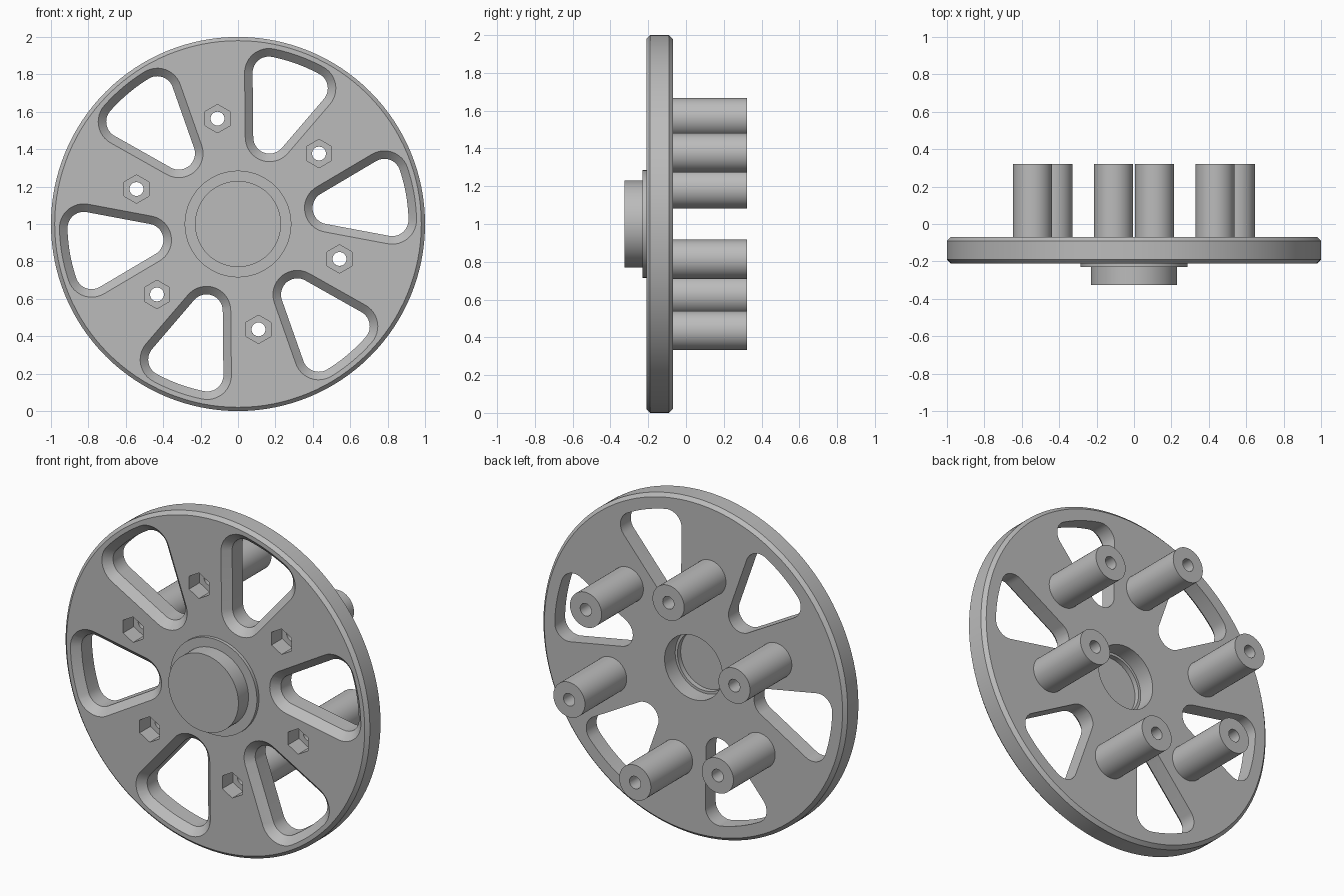
import bpy, bmesh
from math import sin, cos, pi, radians
from mathutils import Matrix, Vector

cube = bpy.data.objects.get("Cube")
if cube:
    bpy.data.objects.remove(cube, do_unlink=True)

CENTRE = Vector((0, 0, 1))
FRONT, BACK, POST_END = -0.21, -0.07, 0.322
POST_R, BOLT_R, HOLE_R = 0.574, 0.104, 0.037

grey = bpy.data.materials.new("plain_grey")
grey.use_nodes = True
grey.diffuse_color = (0.5, 0.5, 0.5, 1)
grey.node_tree.nodes["Principled BSDF"].inputs["Base Color"].default_value = (0.5, 0.5, 0.5, 1)


def make_object(name, bm):
    bmesh.ops.recalc_face_normals(bm, faces=bm.faces)
    mesh = bpy.data.meshes.new(name)
    bm.to_mesh(mesh)
    bm.free()
    mesh.materials.append(grey)
    obj = bpy.data.objects.new(name, mesh)
    bpy.context.collection.objects.link(obj)
    return obj


def select(obj):
    bpy.ops.object.select_all(action='DESELECT')
    obj.select_set(True)
    bpy.context.view_layer.objects.active = obj


def smooth(obj):
    select(obj)
    bpy.ops.object.shade_smooth_by_angle(angle=radians(30))


def lathe(name, profile, centre, steps, closed=False):
    """Spin (radius, y) points about the y direction."""
    bm = bmesh.new()
    verts = [bm.verts.new(centre + Vector((r, y, 0))) for r, y in profile]
    pairs = list(zip(verts, verts[1:])) + ([(verts[-1], verts[0])] if closed else [])
    edges = [bm.edges.new(p) for p in pairs]
    bmesh.ops.spin(bm, geom=verts + edges, cent=centre, axis=(0, 1, 0),
                   angle=2 * pi, steps=steps, use_merge=True)
    bmesh.ops.remove_doubles(bm, verts=bm.verts, dist=1e-5)
    return make_object(name, bm)


def loft(bm, sections):
    """Join equal outlines of (x, z) points at given y, capped at both ends."""
    rings = [[bm.verts.new(CENTRE + Vector((x, y, z))) for x, z in pts] for y, pts in sections]
    n = len(rings[0])
    for a, b in zip(rings, rings[1:]):
        for i in range(n):
            bm.faces.new((a[i], a[(i + 1) % n], b[(i + 1) % n], b[i]))
    bm.faces.new(rings[0])
    bm.faces.new(rings[-1])


def arc(cx, cz, r, start, end, n):
    angles = [radians(start + (end - start) * i / n) for i in range(n + 1)]
    return [(cx + r * cos(a), cz + r * sin(a)) for a in angles]


def polygon(cx, cz, r, n, start):
    return arc(cx, cz, r, start, start + 360, n)[:-1]


def window_outline(r, turn):
    """Rounded wedge: a slim sector grown outwards by r."""
    half, reach, tip = 8.46, 0.825, 0.493
    hx, hz = reach * cos(radians(half)), reach * sin(radians(half))
    pts = arc(0, 0, reach + r, -half, half, 10)[:-1]
    pts += arc(hx, hz, r, half, 110, 12)
    pts += arc(tip, 0, r, 110, 250, 16)
    pts += arc(hx, -hz, r, 250, 360 - half, 12)[:-1]
    c, s = cos(radians(turn)), sin(radians(turn))
    return [(x * c - z * s, x * s + z * c) for x, z in pts]


def cut(target, cutter):
    cutter.hide_render = True
    select(target)
    mod = target.modifiers.new("cut", 'BOOLEAN')
    mod.operation = 'DIFFERENCE'
    mod.solver = 'EXACT'
    mod.object = cutter
    bpy.ops.object.modifier_apply(modifier=mod.name)
    bpy.data.objects.remove(cutter, do_unlink=True)


# Disc with bevelled rim, stepped front boss and rear pocket
disc = lathe("wheel_disc", [
    (0, -0.20), (0.175, -0.20), (0.175, -0.17), (0.19, -0.17), (0.19, BACK),
    (0.98, BACK), (1, BACK - 0.02), (1, FRONT + 0.02), (0.98, FRONT),
    (0.285, FRONT), (0.285, -0.23), (0.23, -0.23), (0.23, -0.325), (0, -0.325)],
    CENTRE, 128)

# Six windows with a chamfered front edge
bm = bmesh.new()
for k in range(6):
    turn = 70 + 60 * k
    loft(bm, [(FRONT - 0.02, window_outline(0.15, turn)),
              (FRONT + 0.043, window_outline(0.087, turn)),
              (0, window_outline(0.087, turn))])
cut(disc, make_object("window_cutter", bm))

# Hexagonal sockets, then bolt holes
spots = [(POST_R * cos(radians(41 + 60 * k)), POST_R * sin(radians(41 + 60 * k)))
         for k in range(6)]
sockets, holes = bmesh.new(), bmesh.new()
for x, z in spots:
    hexagon = polygon(x, z, 0.076, 6, 90)
    loft(sockets, [(-0.3, hexagon), (FRONT + 0.1, hexagon)])
    circle = polygon(x, z, HOLE_R, 32, 0)
    loft(holes, [(-0.3, circle), (0, circle)])
cut(disc, make_object("socket_cutter", sockets))
cut(disc, make_object("hole_cutter", holes))
smooth(disc)

# Hollow posts on the back
for k, (x, z) in enumerate(spots):
    post = lathe(f"post_{k + 1}", [
        (HOLE_R, BACK - 0.005), (BOLT_R, BACK - 0.005), (BOLT_R, POST_END), (HOLE_R, POST_END)],
        CENTRE + Vector((x, 0, z)), 48, closed=True)
    smooth(post)
